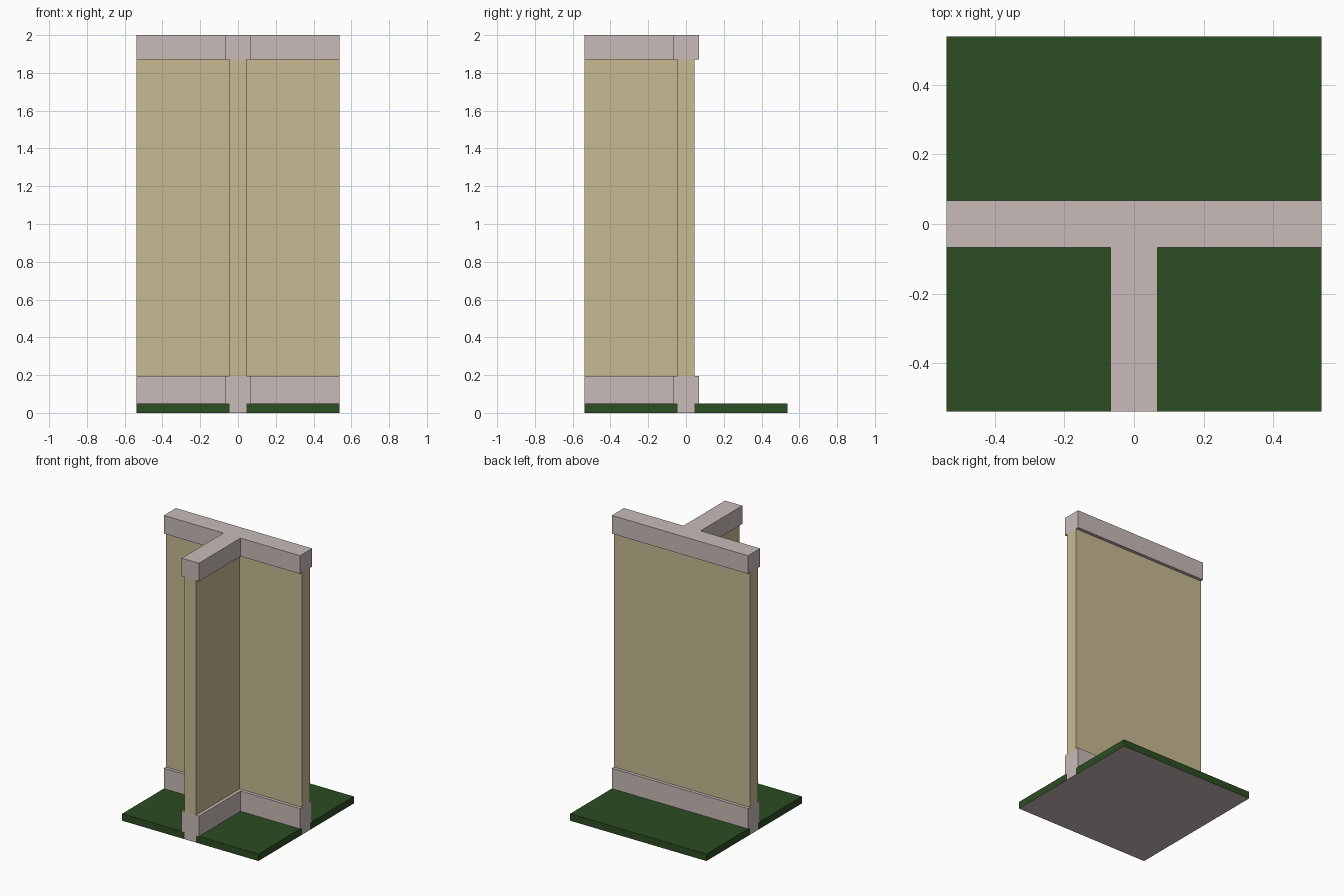
import bpy
import bmesh

if "Cube" in bpy.data.objects:
    bpy.data.objects.remove(bpy.data.objects["Cube"], do_unlink=True)

HALF = 0.538        # half width of the square plot
WALL = 0.045        # half thickness of the wall panel
TRIM = 0.068        # half thickness of skirting and cap
FLOOR, SKIRT, CAP, TOP = 0.05, 0.195, 1.87, 2.0


def material(name, rgb):
    mat = bpy.data.materials.new(name)
    mat.use_nodes = True
    mat.diffuse_color = (*rgb, 1)
    bsdf = next(n for n in mat.node_tree.nodes if n.type == 'BSDF_PRINCIPLED')
    bsdf.inputs["Base Color"].default_value = (*rgb, 1)
    return mat


stone = material("pale_pink_stone", (0.578, 0.497, 0.474))
plaster = material("tan_plaster", (0.571, 0.491, 0.287))
grass = material("dark_green", (0.025, 0.074, 0.016))


def prism(name, outline, z0, z1, mat, under=None):
    """Extrude a flat outline from z0 to z1; optional material underneath."""
    bm = bmesh.new()
    base = bm.faces.new([bm.verts.new((x, y, z0)) for x, y in outline])
    ext = bmesh.ops.extrude_face_region(bm, geom=[base], use_keep_orig=True)
    verts = [v for v in ext["geom"] if isinstance(v, bmesh.types.BMVert)]
    bmesh.ops.translate(bm, verts=verts, vec=(0, 0, z1 - z0))
    bmesh.ops.recalc_face_normals(bm, faces=bm.faces)
    if under:
        for f in bm.faces:
            f.material_index = int(f.normal.z < -0.5)
    mesh = bpy.data.meshes.new(name)
    bm.to_mesh(mesh)
    bm.free()
    for m in filter(None, (mat, under)):
        mesh.materials.append(m)
    obj = bpy.data.objects.new(name, mesh)
    bpy.context.collection.objects.link(obj)
    return obj


def tee(w):
    """T-shaped plan: a bar along x with a stem towards the front."""
    return [(-HALF, w), (-HALF, -w), (-w, -w), (-w, -HALF),
            (w, -HALF), (w, -w), (HALF, -w), (HALF, w)]


def rect(x0, y0, x1, y1):
    return [(x0, y0), (x1, y0), (x1, y1), (x0, y1)]


# Wall, from the footing up to the cap
prism("wall_footing", tee(WALL), 0, FLOOR, stone)
prism("skirting", tee(TRIM), FLOOR, SKIRT, stone)
prism("wall_panel", tee(WALL), SKIRT, CAP, plaster)
prism("wall_cap", tee(TRIM), CAP, TOP, stone)

# Floor slabs around the footing
prism("floor_back", rect(-HALF, WALL, HALF, HALF), 0, FLOOR, grass, stone)
prism("floor_front_right", rect(-HALF, -HALF, -WALL, -WALL), 0, FLOOR, grass, stone)
prism("floor_front_left", rect(WALL, -HALF, HALF, -WALL), 0, FLOOR, grass, stone)
